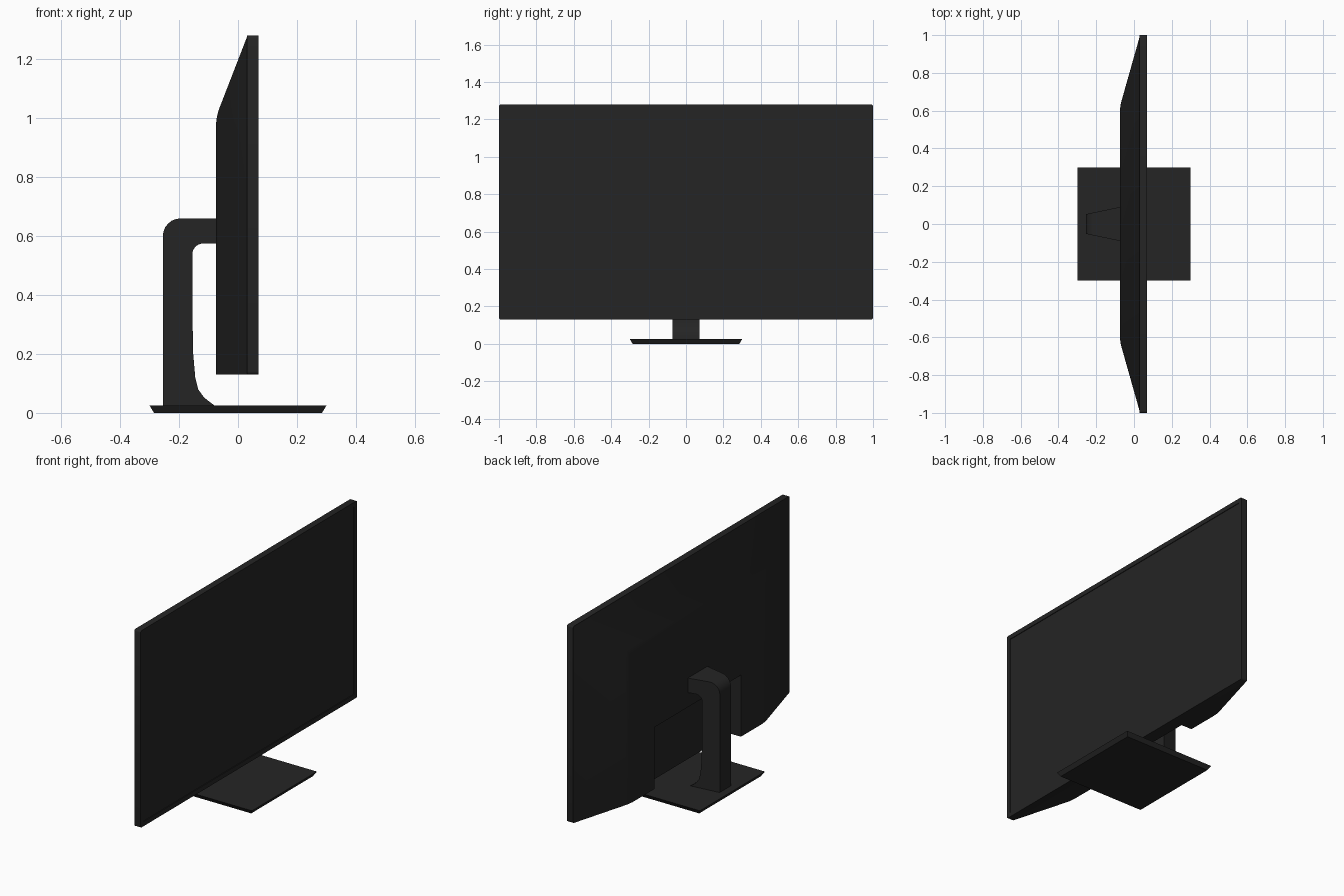
import bpy, bmesh, math

if "Cube" in bpy.data.objects:
    bpy.data.objects.remove(bpy.data.objects["Cube"])

mat = bpy.data.materials.new("dark_plastic")
mat.diffuse_color = (0.018, 0.018, 0.018, 1)
mat.use_nodes = True
mat.node_tree.nodes["Principled BSDF"].inputs["Base Color"].default_value = mat.diffuse_color


def make(name, bm, smooth=None):
    bmesh.ops.recalc_face_normals(bm, faces=bm.faces)
    me = bpy.data.meshes.new(name)
    bm.to_mesh(me)
    bm.free()
    ob = bpy.data.objects.new(name, me)
    bpy.context.collection.objects.link(ob)
    me.materials.append(mat)
    if smooth:
        bpy.ops.object.select_all(action='DESELECT')
        bpy.context.view_layer.objects.active = ob
        ob.select_set(True)
        bpy.ops.object.shade_smooth_by_angle(angle=math.radians(smooth))
    return ob


def loft(a, b):
    """Closed solid between two matching loops of points."""
    bm = bmesh.new()
    va, vb = [bm.verts.new(p) for p in a], [bm.verts.new(p) for p in b]
    bm.faces.new(va)
    bm.faces.new(vb[::-1])
    n = len(va)
    for i in range(n):
        bm.faces.new((va[i], vb[i], vb[(i + 1) % n], va[(i + 1) % n]))
    return bm


def rect_x(x, hy, z0, z1):
    return [(x, -hy, z0), (x, hy, z0), (x, hy, z1), (x, -hy, z1)]


def rect_z(z, h):
    return [(-h, -h, z), (h, -h, z), (h, h, z), (-h, h, z)]


def arc(cx, cz, r, a0, a1, n=6):
    return [(cx + r * math.cos(math.radians(a0 + (a1 - a0) * i / n)),
             cz + r * math.sin(math.radians(a0 + (a1 - a0) * i / n))) for i in range(n + 1)]


# Screen panel with rounded corners and a slightly sunken display
bm = loft(rect_x(0.03, 1.0, 0.13, 1.28), rect_x(0.07, 1.0, 0.13, 1.28))
corners = [e for e in bm.edges if abs(e.verts[0].co.x - e.verts[1].co.x) > 0.01]
bmesh.ops.bevel(bm, geom=corners, offset=0.01, segments=3, profile=0.5, affect='EDGES')
bm.normal_update()
front = [f for f in bm.faces if all(v.co.x > 0.06 for v in f.verts)]
bmesh.ops.inset_region(bm, faces=front, thickness=0.027)
bmesh.ops.inset_region(bm, faces=front, thickness=0.001)
bmesh.ops.translate(bm, verts=list({v for f in front for v in f.verts}), vec=(-0.004, 0, 0))
make("screen_panel", bm, 35)

# Back housing: slopes on the sides and top, flush at the bottom
bm = loft(rect_x(0.031, 0.995, 0.13, 1.277), rect_x(-0.075, 0.62, 0.13, 1.0))
ridge = [e for e in bm.edges if all(v.co.x < -0.07 for v in e.verts)
         and max(v.co.z for v in e.verts) > 0.5]
bmesh.ops.bevel(bm, geom=ridge, offset=0.03, segments=4, profile=0.5, affect='EDGES')
back = make("back_housing", bm, 35)

# Connector recess cut into the lower back
cut = make("recess_cutter", loft(rect_x(-0.2, 0.4, 0.0, 0.49), rect_x(-0.005, 0.4, 0.0, 0.49)))
cut.hide_render = True
cut.hide_viewport = True
mod = back.modifiers.new("recess", 'BOOLEAN')
mod.operation = 'DIFFERENCE'
mod.solver = 'EXACT'
mod.object = cut

# Stand neck: hooked profile, wedge shaped in plan, with a flared foot
profile = ([(-0.255, 0.02)] + arc(-0.195, 0.6, 0.06, 180, 90) + [(-0.072, 0.66), (-0.072, 0.575)]
           + arc(-0.118, 0.538, 0.037, 90, 180)
           + [(-0.155, 0.35), (-0.152, 0.2), (-0.145, 0.12), (-0.135, 0.08),
              (-0.115, 0.052), (-0.08, 0.025), (-0.08, 0.02)])


def half_width(x, z):
    w = 0.052 + (x + 0.255) * 0.21
    return min(w, 0.073) if z < 0.3 else w


bm = loft([(x, -half_width(x, z), z) for x, z in profile],
          [(x, half_width(x, z), z) for x, z in profile])
make("stand_neck", bm, 35)

# Square base plate with undercut edges
make("stand_base", loft(rect_z(0.0, 0.285), rect_z(0.025, 0.3)))
